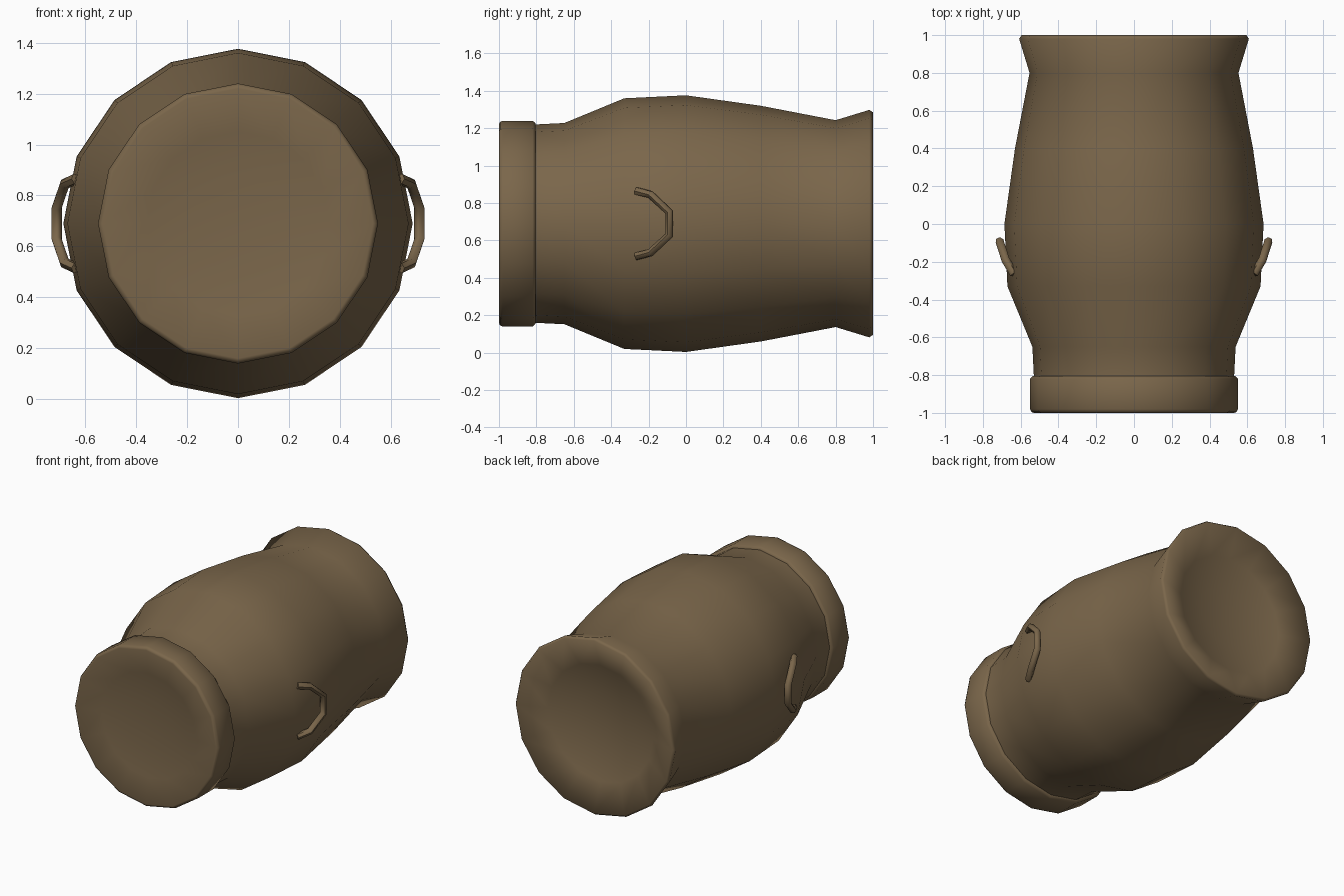
import bpy, bmesh, math

if "Cube" in bpy.data.objects:
    bpy.data.objects.remove(bpy.data.objects["Cube"])

SIDES = 16
AXIS_Z = 0.69

clay = bpy.data.materials.new("brown clay")
clay.diffuse_color = (0.195, 0.133, 0.069, 1.0)
clay.use_nodes = True
clay.node_tree.nodes["Principled BSDF"].inputs["Base Color"].default_value = clay.diffuse_color


def smooth(obj, angle):
    bpy.ops.object.select_all(action='DESELECT')
    obj.select_set(True)
    bpy.context.view_layer.objects.active = obj
    bpy.ops.object.shade_smooth_by_angle(angle=math.radians(angle))


def lathe(name, profile, angle):
    """Revolve (y, radius) points around the lying axis; radius 0 is a pole."""
    bm = bmesh.new()
    rings = []
    for y, r in profile:
        if r == 0:
            rings.append([bm.verts.new((0, y, AXIS_Z))] * SIDES)
        else:
            rings.append([bm.verts.new((r * math.sin(math.tau * i / SIDES), y,
                                        AXIS_Z + r * math.cos(math.tau * i / SIDES)))
                          for i in range(SIDES)])
    for a, b in zip(rings, rings[1:]):
        for i in range(SIDES):
            j = (i + 1) % SIDES
            corners = []
            for v in (a[i], a[j], b[j], b[i]):
                if v not in corners:
                    corners.append(v)
            bm.faces.new(corners)
    bmesh.ops.recalc_face_normals(bm, faces=bm.faces)
    mesh = bpy.data.meshes.new(name)
    bm.to_mesh(mesh)
    bm.free()
    mesh.materials.append(clay)
    obj = bpy.data.objects.new(name, mesh)
    bpy.context.collection.objects.link(obj)
    smooth(obj, angle)
    return obj


# Bulging body with a flared foot and a shallow hollow underneath
lathe("urn_body", [(-0.81, 0.53), (-0.65, 0.538), (-0.33, 0.67),
                   (0, 0.686), (0.4, 0.63), (0.8, 0.553), (0.98, 0.608),
                   (1.0, 0.595), (0.93, 0.4), (0.89, 0.2), (0.88, 0)], 80)

# Thick collar around the mouth, with a softly rounded rim and a slight dish
lathe("mouth_collar", [(-0.805, 0.525), (-0.805, 0.537), (-0.82, 0.55), (-0.98, 0.55),
                       (-0.995, 0.543), (-1.0, 0.53), (-0.97, 0.36), (-0.955, 0.18),
                       (-0.95, 0)], 80)

# Handle: a bent round bar leaning away from the body, mirrored to both sides
half = [(0.635, -0.265, 0.175), (0.68, -0.19, 0.155), (0.712, -0.09, 0.062)]
path = half + [(x, y, -z) for x, y, z in reversed(half)]
curve = bpy.data.curves.new("handle_path", 'CURVE')
curve.dimensions = '3D'
curve.bevel_depth = 0.022
curve.bevel_resolution = 1
curve.use_fill_caps = True
spline = curve.splines.new('POLY')
spline.points.add(len(path) - 1)
for p, (x, y, z) in zip(spline.points, path):
    p.co = (x, y, z + AXIS_Z, 1)
guide = bpy.data.objects.new("handle_guide", curve)
bpy.context.collection.objects.link(guide)
bpy.context.view_layer.update()
mesh = bpy.data.meshes.new_from_object(
    guide.evaluated_get(bpy.context.evaluated_depsgraph_get()))
bpy.data.objects.remove(guide)
mesh.materials.clear()
mesh.materials.append(clay)
handles = bpy.data.objects.new("side_handles", mesh)
bpy.context.collection.objects.link(handles)
smooth(handles, 60)
mirror = handles.modifiers.new("mirror", 'MIRROR')
mirror.use_axis[0] = True
